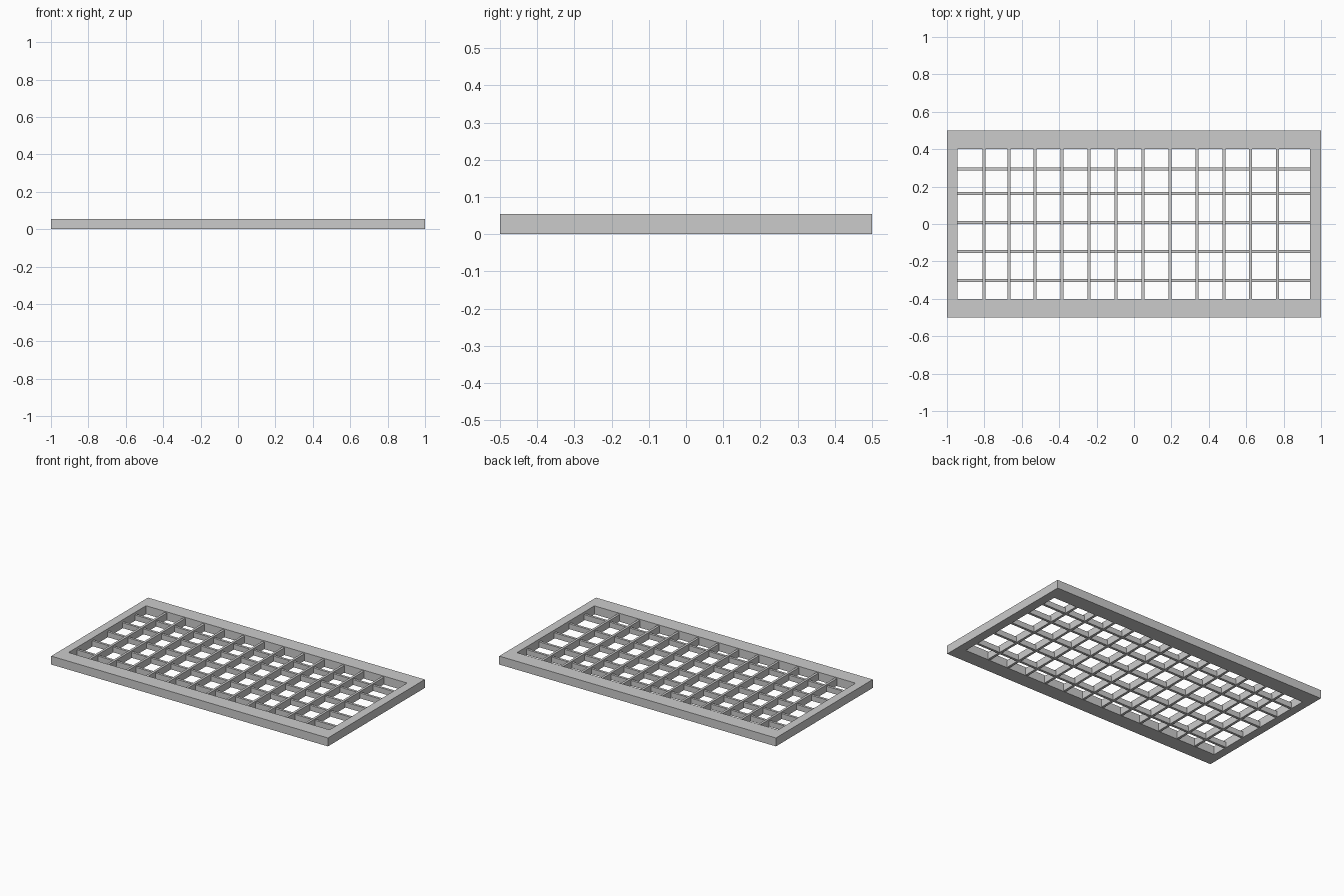
import bpy, bmesh

if "Cube" in bpy.data.objects:
    bpy.data.objects.remove(bpy.data.objects["Cube"])

H = 0.055                     # frame height
X0, X1, Y0 = -0.945, 0.942, 0.40   # opening limits


def add_mesh(name, bm):
    bmesh.ops.recalc_face_normals(bm, faces=bm.faces[:])
    me = bpy.data.meshes.new(name)
    bm.to_mesh(me)
    bm.free()
    ob = bpy.data.objects.new(name, me)
    bpy.context.collection.objects.link(ob)


def box(name, x0, x1, y0, y1, z0, z1):
    bm = bmesh.new()
    bmesh.ops.create_cube(bm, size=1)
    for v in bm.verts:
        v.co = (x0 if v.co.x < 0 else x1,
                y0 if v.co.y < 0 else y1,
                z0 if v.co.z < 0 else z1)
    add_mesh(name, bm)


# outer frame: one rectangular ring, extruded up
bm = bmesh.new()
outer = [bm.verts.new((x, y, 0)) for x, y in
         ((-1, -0.5), (1, -0.5), (1, 0.5), (-1, 0.5))]
inner = [bm.verts.new((x, y, 0)) for x, y in
         ((X0, -Y0), (X1, -Y0), (X1, Y0), (X0, Y0))]
ring = [bm.faces.new((outer[i], outer[(i + 1) % 4], inner[(i + 1) % 4], inner[i]))
        for i in range(4)]
up = bmesh.ops.extrude_face_region(bm, geom=ring, use_keep_orig=True)
for g in up["geom"]:
    if isinstance(g, bmesh.types.BMVert):
        g.co.z = H
add_mesh("frame", bm)

W = 0.008                     # half width of a bar

# bars running front to back
for i, x in enumerate((-0.802, -0.669, -0.529, -0.385, -0.24, -0.096,
                       0.048, 0.193, 0.337, 0.481, 0.622, 0.767)):
    box(f"cross_bar_{i + 1}", x - W, x + W, -Y0 - 0.005, Y0 + 0.005, 0.002, 0.048)

# lower bars running left to right
for i, y in enumerate((-0.303, -0.147, 0.008, 0.163, 0.294)):
    box(f"long_bar_{i + 1}", X0 - 0.005, X1 + 0.005, y - W, y + W, 0.003, 0.038)
